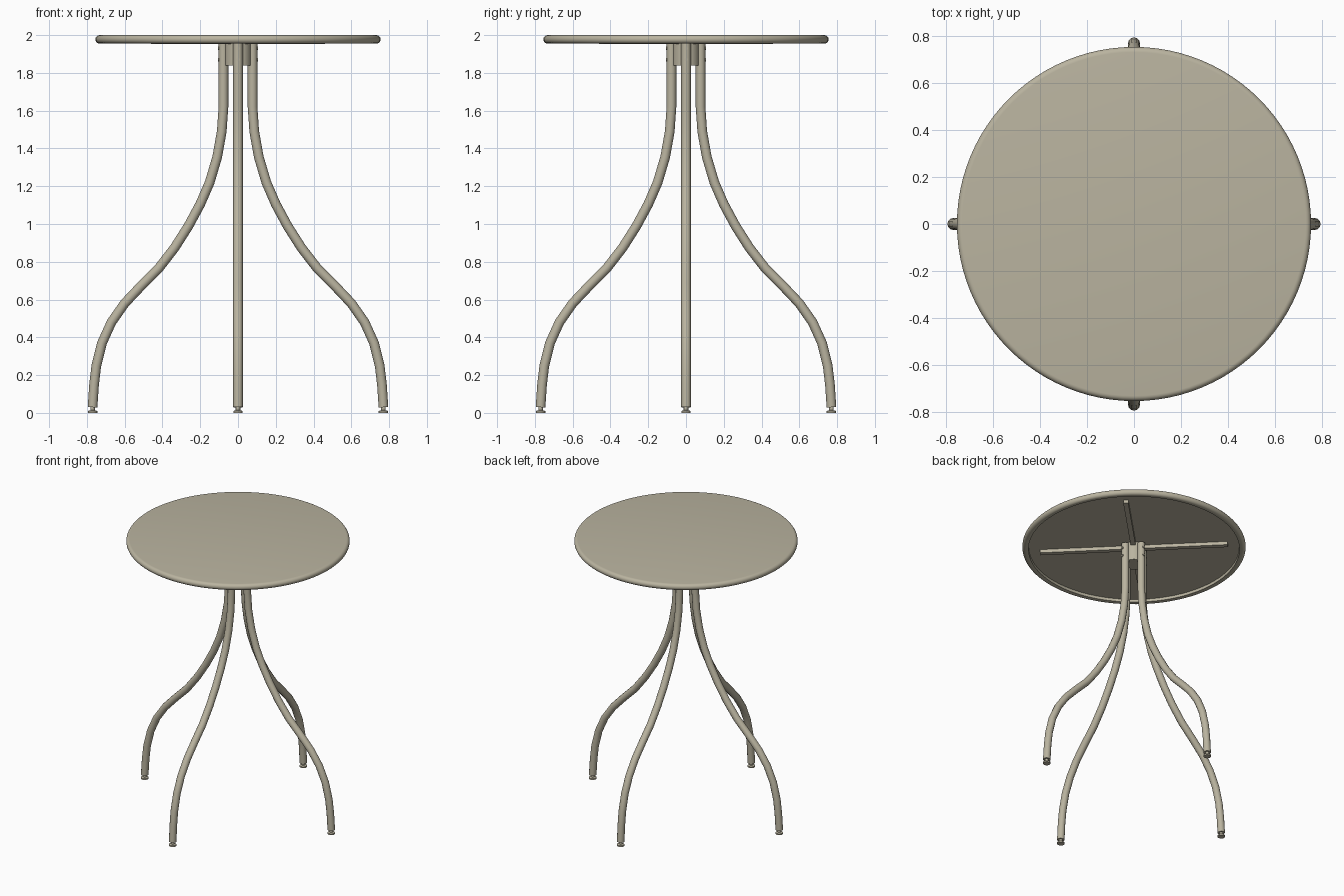
import bpy, math

if "Cube" in bpy.data.objects:
    bpy.data.objects.remove(bpy.data.objects["Cube"])

mat = bpy.data.materials.new("beige_metal")
mat.diffuse_color = (0.49, 0.455, 0.35, 1)
mat.use_nodes = True
mat.node_tree.nodes["Principled BSDF"].inputs["Base Color"].default_value = mat.diffuse_color


def finish(ob, angle=40):
    ob.data.materials.clear()
    ob.data.materials.append(mat)
    bpy.ops.object.select_all(action='DESELECT')
    ob.select_set(True)
    bpy.context.view_layer.objects.active = ob
    bpy.ops.object.shade_smooth_by_angle(angle=math.radians(angle))
    return ob


def lathe(name, profile, n, loc=(0, 0, 0)):
    """Revolve a profile that starts and ends on the axis."""
    verts, faces, rings = [], [], []
    for r, z in profile:
        if r == 0:
            rings.append([len(verts)] * n)
            verts.append((0, 0, z))
        else:
            rings.append([len(verts) + i for i in range(n)])
            verts += [(r * math.cos(2 * math.pi * i / n), r * math.sin(2 * math.pi * i / n), z)
                      for i in range(n)]
    for a, b in zip(rings, rings[1:]):
        for i in range(n):
            j = (i + 1) % n
            faces.append(list(dict.fromkeys((a[i], a[j], b[j], b[i]))))
    me = bpy.data.meshes.new(name)
    me.from_pydata(verts, [], faces)
    ob = bpy.data.objects.new(name, me)
    bpy.context.collection.objects.link(ob)
    ob.location = loc
    return finish(ob)


# Round top with a rolled rim and recessed underside
rim = [(0.7325 + 0.0225 * math.sin(a), 1.9775 - 0.0225 * math.cos(a))
       for a in [math.pi * k / 10 for k in range(11)]]
lathe("table_top", [(0, 1.978), (0.712, 1.978), (0.713, 1.958)] + rim + [(0, 2.0)], 96)

# Central hub joining the legs
lathe("hub", [(0, 1.84), (0.07, 1.84), (0.07, 1.977), (0, 1.977)], 32)

# S-curved leg path: distance from centre, height
path = [(0.077, 1.97), (0.077, 1.62), (0.086, 1.49), (0.11, 1.355), (0.15, 1.22),
        (0.2, 1.105), (0.262, 0.99), (0.335, 0.875), (0.42, 0.765), (0.515, 0.67),
        (0.6, 0.58), (0.67, 0.48), (0.72, 0.37), (0.75, 0.25), (0.762, 0.15), (0.77, 0.03)]

for k in range(4):
    ang = k * math.pi / 2
    c, s = math.cos(ang), math.sin(ang)

    # Tube leg
    cu = bpy.data.curves.new("leg_path", 'CURVE')
    cu.dimensions = '3D'
    cu.bevel_depth = 0.0255
    cu.bevel_resolution = 4
    cu.use_fill_caps = True
    sp = cu.splines.new('POLY')
    sp.points.add(len(path) - 1)
    for p, (r, z) in zip(sp.points, path):
        p.co = (r * c, r * s, z, 1)
    leg = bpy.data.objects.new(f"leg_{k + 1}", cu)
    bpy.context.collection.objects.link(leg)
    bpy.ops.object.select_all(action='DESELECT')
    leg.select_set(True)
    bpy.context.view_layer.objects.active = leg
    bpy.ops.object.convert(target='MESH')
    finish(bpy.context.view_layer.objects.active)

    # Levelling foot: pad and stem
    lathe(f"foot_{k + 1}", [(0, 0), (0.025, 0), (0.025, 0.01), (0.012, 0.014),
                            (0.012, 0.035), (0, 0.035)], 20, (0.77 * c, 0.77 * s, 0))

    # Bolts through the leg into the hub
    for z in (1.87, 1.93):
        bpy.ops.mesh.primitive_cylinder_add(vertices=12, radius=0.009, depth=0.01,
                                            location=(0.102 * c, 0.102 * s, z),
                                            rotation=(0, math.pi / 2, ang))
        bolt = bpy.context.object
        bolt.name = f"bolt_{k + 1}"
        finish(bolt)

    # Support bar under the top, between the legs
    a = ang + math.pi / 4
    bpy.ops.mesh.primitive_cube_add(size=1, location=(0.345 * math.cos(a), 0.345 * math.sin(a), 1.966),
                                    rotation=(0, 0, a))
    bar = bpy.context.object
    bar.name = f"support_bar_{k + 1}"
    bar.scale = (0.58, 0.034, 0.026)
    finish(bar)
